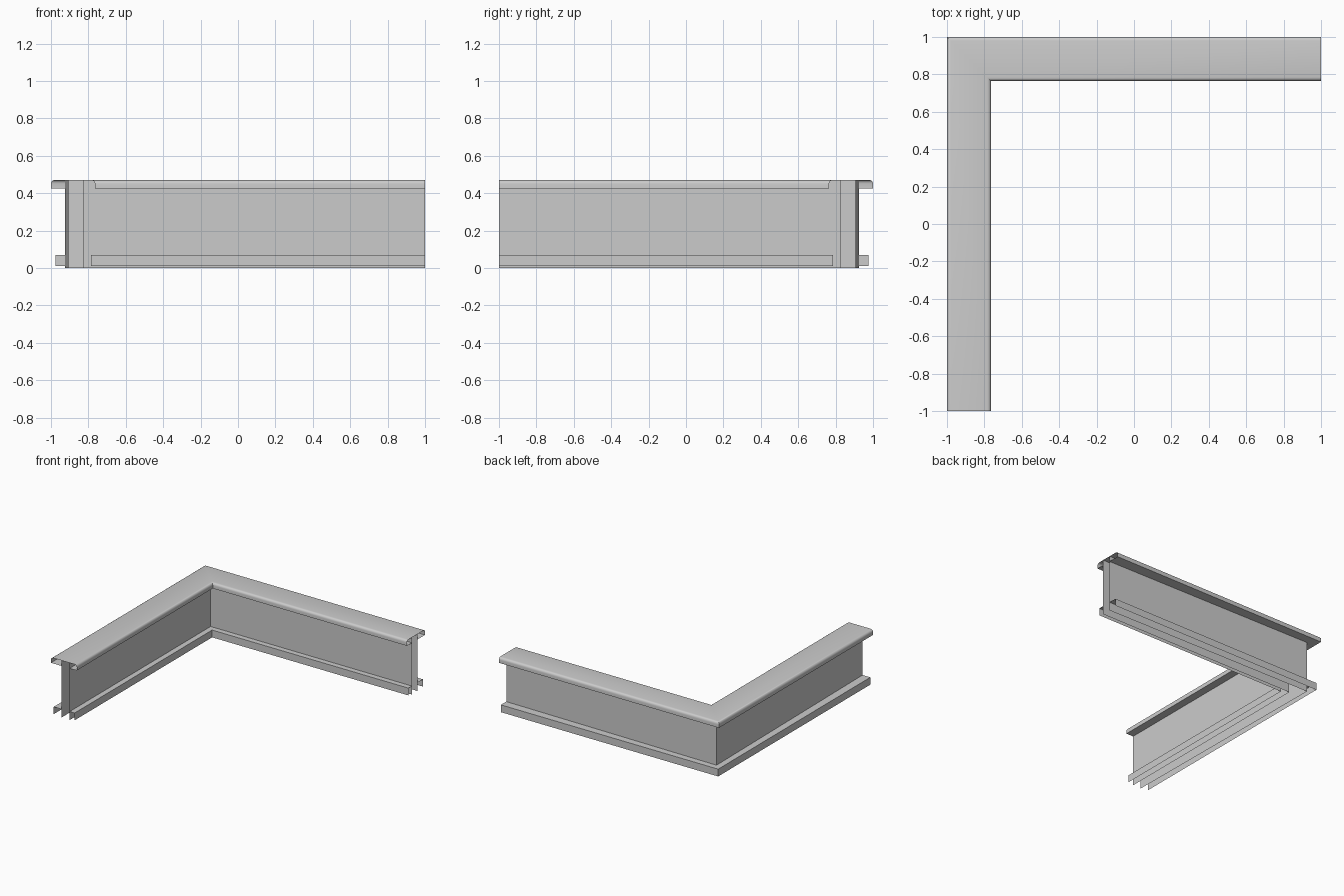
import bpy
import bmesh
from math import sin, cos, pi

cube = bpy.data.objects.get("Cube")
if cube:
    bpy.data.objects.remove(cube, do_unlink=True)

# One plain grey for everything
grey = bpy.data.materials.new("plain_grey")
grey.use_nodes = True
colour = (0.6, 0.6, 0.6, 1)
grey.diffuse_color = colour
grey.node_tree.nodes["Principled BSDF"].inputs["Base Color"].default_value = colour

TOP, LIP = 0.47, 0.425                 # cap top and lip bottom heights
TRIM_TOP, TRIM_LOW = 0.07, 0.01
WIDTH = 0.235                          # cap width
OUTER, OUTER_END = 0.075, 0.095        # outer wall inset at the corner and at the open ends
INNER = 0.17                           # inner wall inset


def sweep(name, profile):
    """Sweep an open profile round the mitred corner.
    Each point is (inset at corner, inset at ends, height)."""
    bm = bmesh.new()
    rows = []
    for corner, end, z in profile:
        rows.append([bm.verts.new(p) for p in (
            (1, 1 - end, z), (corner - 1, 1 - corner, z), (end - 1, -1, z))])
    for a, b in zip(rows, rows[1:]):
        for i in range(2):
            bm.faces.new((a[i], a[i + 1], b[i + 1], b[i]))
    mesh = bpy.data.meshes.new(name)
    bm.to_mesh(mesh)
    bm.free()
    mesh.materials.append(grey)
    obj = bpy.data.objects.new(name, mesh)
    bpy.context.collection.objects.link(obj)
    return obj


def straight(*points):
    return [(d, d, z) for d, z in points]


# Cap: rounded lips on both edges with flat undersides back to the walls
R, STEPS = 0.02, 4
arc = [i * pi / 2 / STEPS for i in range(STEPS + 1)]
outer_round = [(R - R * cos(a), TOP - R + R * sin(a)) for a in arc]
inner_round = [(WIDTH - d, z) for d, z in reversed(outer_round)]
cap = sweep("wall_cap",
            [(OUTER, OUTER_END, LIP)]
            + straight((0, LIP), *outer_round, *inner_round, (WIDTH, LIP), (INNER, LIP)))

# Walls: open sheets, the outer one leaning in towards the ends
sweep("outer_wall", [(OUTER, OUTER_END, 0), (OUTER, OUTER_END, TOP)])
sweep("inner_wall", straight((INNER, TOP), (INNER, 0)))

# Base trims: a ledge and a skirt, open below
sweep("outer_base_trim",
      straight((0.025, TRIM_LOW), (0.025, TRIM_TOP)) + [(OUTER, OUTER_END, TRIM_TOP)])
sweep("inner_base_trim",
      straight((INNER, TRIM_TOP), (0.215, TRIM_TOP), (0.215, TRIM_LOW)))

# Smooth only the rounded lips
bpy.ops.object.select_all(action='DESELECT')
cap.select_set(True)
bpy.context.view_layer.objects.active = cap
bpy.ops.object.shade_smooth_by_angle(angle=0.6)
